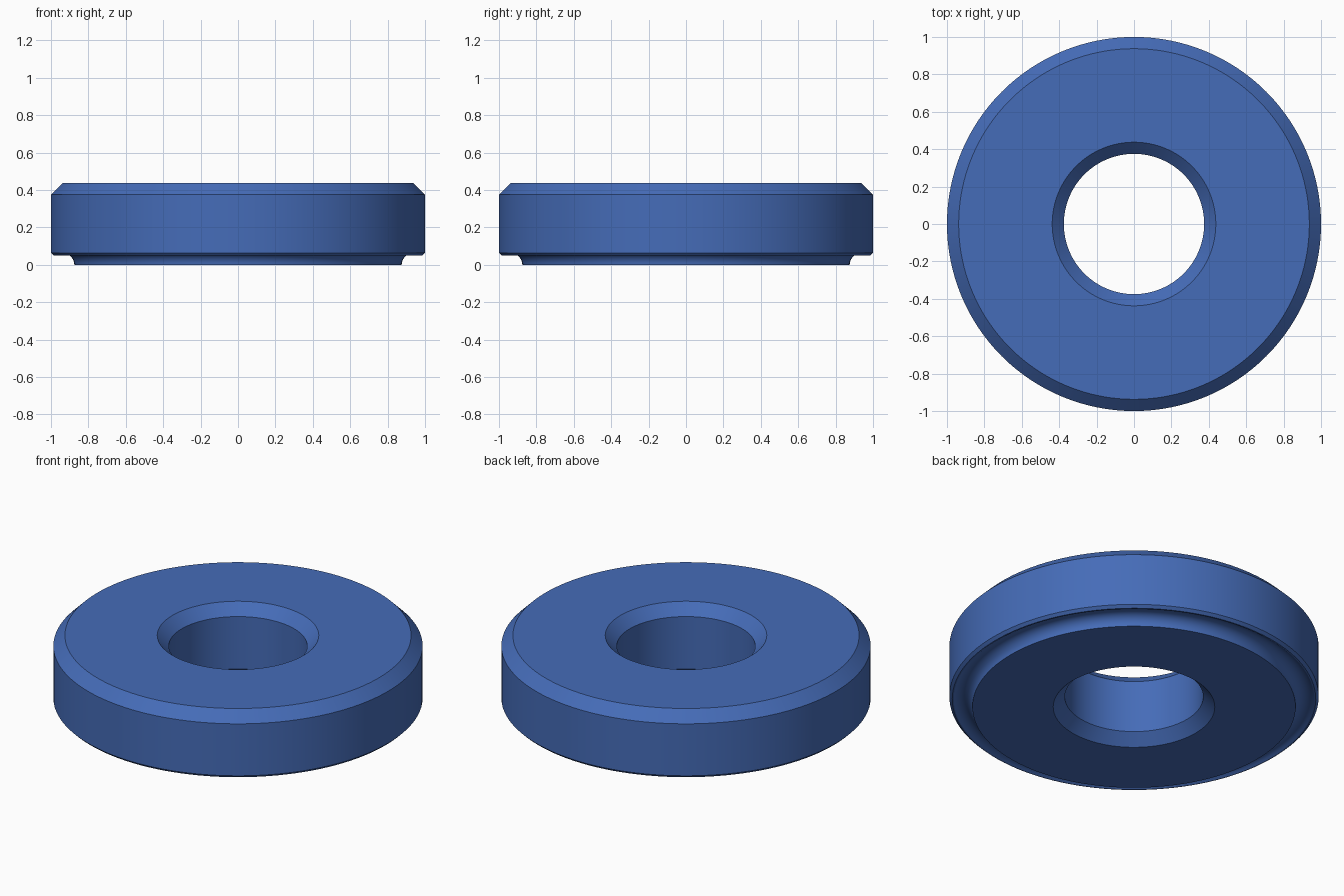
import bpy, bmesh, math

if "Cube" in bpy.data.objects:
    bpy.data.objects.remove(bpy.data.objects["Cube"])

SEGMENTS = 128

# Cross-section (radius, height) of the ring, walked from the bore outward
profile = [
    (0.4375, 0.0), (0.375, 0.0625),           # lower bore chamfer
    (0.375, 0.375), (0.4375, 0.4375),         # bore and upper chamfer
    (0.9375, 0.4375), (1.0, 0.375),           # top face and outer chamfer
    (1.0, 0.0645), (0.9845, 0.049),           # outer wall and small lower chamfer
]
# Rounded groove under the rim, ending at the edge of the bottom face
start = math.asin(0.049 / 0.0625)
for i in range(13):
    a = start + (math.pi - start) * i / 12
    profile.append((0.9375 + 0.0625 * math.cos(a), 0.0625 * math.sin(a)))

# Revolve the closed cross-section around z
bm = bmesh.new()
rings = []
for s in range(SEGMENTS):
    t = 2 * math.pi * s / SEGMENTS
    rings.append([bm.verts.new((r * math.cos(t), r * math.sin(t), z)) for r, z in profile])
n = len(profile)
for s in range(SEGMENTS):
    a, b = rings[s], rings[(s + 1) % SEGMENTS]
    for i in range(n):
        j = (i + 1) % n
        bm.faces.new((a[i], b[i], b[j], a[j]))
bmesh.ops.recalc_face_normals(bm, faces=bm.faces)

mesh = bpy.data.meshes.new("grooved_ring")
bm.to_mesh(mesh)
bm.free()
ring = bpy.data.objects.new("grooved_ring", mesh)
bpy.context.collection.objects.link(ring)

# Blue finish
blue = bpy.data.materials.new("blue")
blue.diffuse_color = (0.06, 0.15, 0.48, 1.0)
blue.use_nodes = True
blue.node_tree.nodes["Principled BSDF"].inputs["Base Color"].default_value = blue.diffuse_color
mesh.materials.append(blue)

# Smooth round walls, sharp chamfer edges
bpy.context.view_layer.objects.active = ring
ring.select_set(True)
bpy.ops.object.shade_smooth_by_angle(angle=math.radians(30))
